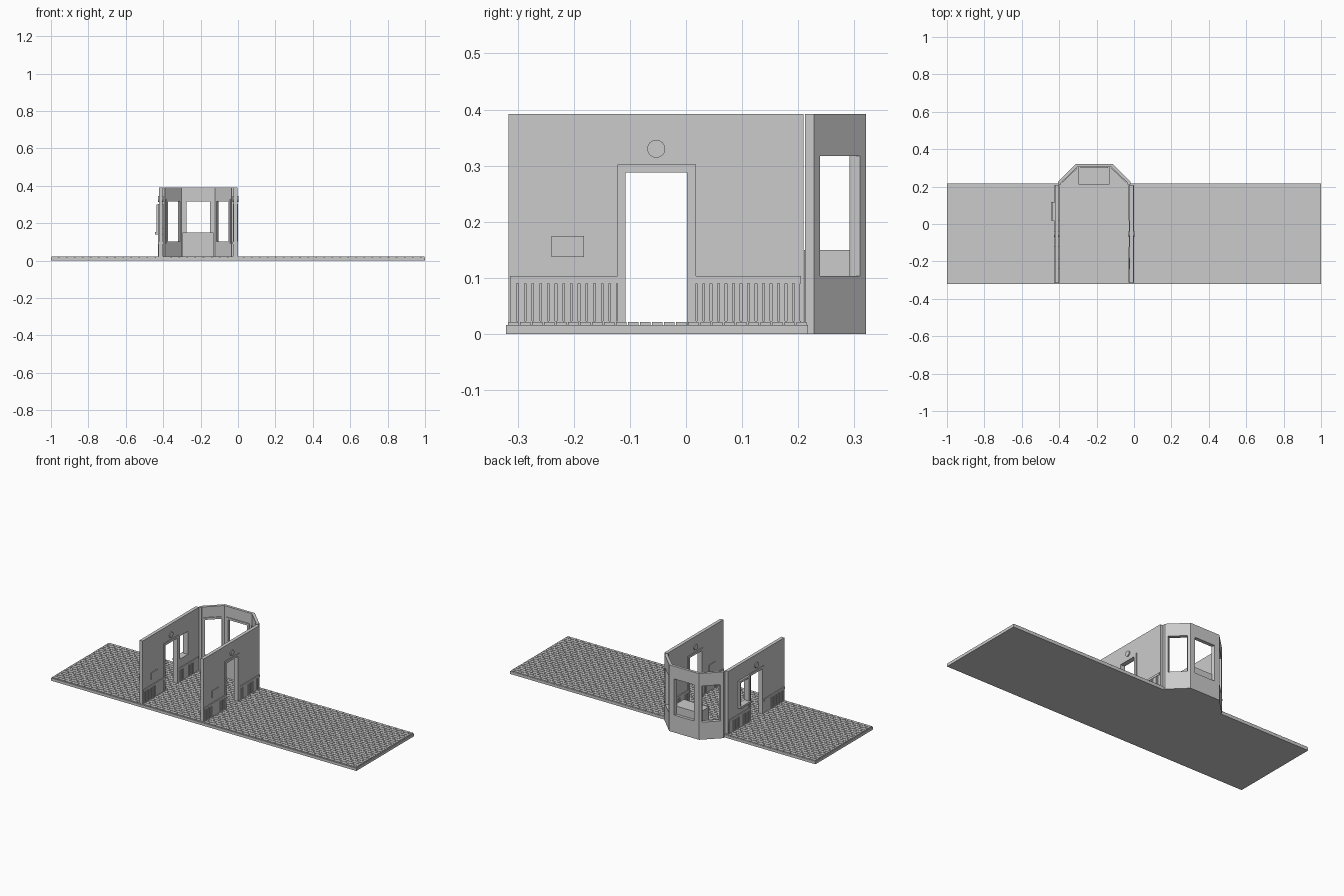
import bpy, bmesh, math
from mathutils import Vector, Matrix

cube = bpy.data.objects.get("Cube")
if cube:
    bpy.data.objects.remove(cube, do_unlink=True)

grey = bpy.data.materials.new("plain_grey")
grey.use_nodes = True
grey.diffuse_color = (0.6, 0.6, 0.6, 1)
grey.node_tree.nodes["Principled BSDF"].inputs["Base Color"].default_value = (0.6, 0.6, 0.6, 1)


def finish(name, bm):
    bmesh.ops.recalc_face_normals(bm, faces=bm.faces)
    mesh = bpy.data.meshes.new(name)
    bm.to_mesh(mesh)
    bm.free()
    mesh.materials.append(grey)
    obj = bpy.data.objects.new(name, mesh)
    bpy.context.collection.objects.link(obj)
    return obj


def add_box(bm, x0, x1, y0, y1, z0, z1):
    size = Matrix.Diagonal((x1 - x0, y1 - y0, z1 - z0, 1))
    place = Matrix.Translation(((x0 + x1) / 2, (y0 + y1) / 2, (z0 + z1) / 2))
    bmesh.ops.create_cube(bm, size=1, matrix=place @ size)


def boxes(name, items):
    bm = bmesh.new()
    for item in items:
        add_box(bm, *item)
    return finish(name, bm)


def prism(name, points, z0, z1):
    bm = bmesh.new()
    face = bm.faces.new([bm.verts.new((x, y, z0)) for x, y in points])
    top = bmesh.ops.extrude_face_region(bm, geom=[face])["geom"]
    bmesh.ops.translate(bm, vec=(0, 0, z1 - z0), verts=[v for v in top if isinstance(v, bmesh.types.BMVert)])
    return finish(name, bm)


def pierced_wall(name, outer, inner, ts, zs, holes=()):
    """Wall between two plan lines, split at ts and zs, leaving out the hole cells."""
    bm = bmesh.new()
    cache = {}
    lines = [[Vector(p) for p in outer], [Vector(p) for p in inner]]

    def vert(i, j, side):
        if (i, j, side) not in cache:
            p = lines[side][0].lerp(lines[side][1], ts[i])
            cache[i, j, side] = bm.verts.new((p.x, p.y, zs[j]))
        return cache[i, j, side]

    solid = {(i, j) for i in range(len(ts) - 1) for j in range(len(zs) - 1)} - set(holes)
    for i, j in solid:
        ring = [(i, j), (i + 1, j), (i + 1, j + 1), (i, j + 1)]
        for side in (0, 1):
            bm.faces.new([vert(*c, side) for c in ring])
        for k, near in enumerate([(i, j - 1), (i + 1, j), (i, j + 1), (i - 1, j)]):
            if near not in solid:
                a, b = ring[k], ring[(k + 1) % 4]
                bm.faces.new([vert(*a, 0), vert(*b, 0), vert(*b, 1), vert(*a, 1)])
    return finish(name, bm)


# Paved floor slab and bay floor
FRONT, BACK = -0.321, 0.217
boxes("floor_slab", [(-1, 1, FRONT, BACK, 0, 0.016)])
outer = [(-0.02, 0.2125), (-0.02, 0.228), (-0.115, 0.321),
         (-0.31, 0.321), (-0.405, 0.228), (-0.405, 0.2125)]
inner = [(-0.036, 0.2125), (-0.036, 0.221), (-0.122, 0.305),
         (-0.303, 0.305), (-0.389, 0.221), (-0.389, 0.2125)]
prism("bay_floor", [(x, y + 0.001) for x, y in inner], 0.0, 0.016)

# Paving bricks in running bond
bm = bmesh.new()
PITCH, LENGTH, GAP = 0.0214, 0.043, 0.003
for row in range(29):
    y0 = FRONT + 0.004 + row * PITCH
    y1 = y0 + PITCH - GAP
    low, high = -0.996, 0.996
    if y1 > BACK:
        shrink = max(0, y1 - 0.221)
        low, high = -0.388 + shrink, -0.037 - shrink
    x = -1 - (row % 2) * LENGTH / 2
    while x < high:
        x0, x1 = max(x, low), min(x + LENGTH - GAP, high)
        if x1 - x0 > 0.004 and y1 < 0.305:
            add_box(bm, x0, x1, y0, y1, 0.014, 0.021)
        x += LENGTH
finish("paving_bricks", bm)

# Side walls with doorway; the right-hand one also has a window
Y0, Y1, TOP = -0.316, 0.209, 0.392
DOOR0, DOOR1, HEAD = -0.108, 0.002, 0.288
WIN0, WIN1, SILL = 0.032, 0.106, 0.152


def side_wall(label, cx, window, plaque_sides):
    h = 0.010
    cuts = [Y0, DOOR0, DOOR1, WIN0, WIN1, Y1]
    ts = [(y - Y0) / (Y1 - Y0) for y in cuts]
    holes = [(1, 0), (1, 1)] + ([(3, 1)] if window else [])
    pierced_wall(label + "_wall", [(cx - h, Y0), (cx - h, Y1)], [(cx + h, Y0), (cx + h, Y1)],
                 ts, [0.016, SILL, HEAD, TOP], holes)
    # Door frame
    f = 0.014
    boxes(label + "_door_frame", [
        (cx - f, cx + f, DOOR0 - 0.014, DOOR0, 0.016, HEAD),
        (cx - f, cx + f, DOOR1, DOOR1 + 0.016, 0.016, HEAD),
        (cx - f, cx + f, DOOR0 - 0.014, DOOR1 + 0.016, HEAD, HEAD + 0.014)])
    # Slatted wainscot, rails and skirting on both faces
    slats, rails = [], []
    for s in (-1, 1):
        def span(a, b):
            return sorted((cx + s * a, cx + s * b))
        for a, b in ((Y0 + 0.002, DOOR0 - 0.014), (DOOR1 + 0.016, Y1 - 0.004)):
            n = 14
            step = (b - a) / n
            slats += [(*span(h - 0.001, 0.013), a + k * step + 0.0015, a + (k + 1) * step - 0.0015,
                       0.016, 0.09) for k in range(n)]
            rails.append((*span(h - 0.001, 0.015), a, b, 0.09, 0.103))
            rails.append((*span(h - 0.001, 0.0135), a, b, 0.016, 0.023))
    boxes(label + "_wainscot_slats", slats)
    boxes(label + "_wainscot_rails", rails)
    # Round lamps above the doorway
    bm = bmesh.new()
    turn = Matrix.Translation((cx, -0.053, 0.33)) @ Matrix.Rotation(math.pi / 2, 4, "Y")
    bmesh.ops.create_cone(bm, cap_ends=True, segments=24, radius1=0.016, radius2=0.016,
                          depth=0.032, matrix=turn)
    finish(label + "_round_lamps", bm)
    # Notice plates
    boxes(label + "_notice_plates", [
        (*sorted((cx + s * 0.009, cx + s * 0.014)), -0.24, -0.182, 0.137, 0.175) for s in plaque_sides])


side_wall("right", -0.413, True, [1])
side_wall("left", -0.014, False, [-1, 1])

# Window frame and sill on the outside of the right wall
xa, xb = -0.435, -0.42
boxes("right_window_frame", [
    (xa, xb, WIN0 - 0.012, WIN0, SILL, HEAD), (xa, xb, WIN1, WIN1 + 0.012, SILL, HEAD),
    (xa, xb, WIN0 - 0.012, WIN1 + 0.012, HEAD, HEAD + 0.012),
    (-0.443, xb, WIN0 - 0.012, WIN1 + 0.012, SILL - 0.012, SILL)])

# Bay: returns, two angled panels and a back panel
LOW, HIGH = 0.103, 0.317
for k, label in enumerate(["left_return", "left_panel", "back_panel", "right_panel", "right_return"]):
    out, inn = outer[k:k + 2], inner[k:k + 2]
    if "return" in label:
        pierced_wall("bay_" + label, out, inn, [0, 1], [0, TOP])
        continue
    t = 0.16 if k == 2 else 0.12
    pierced_wall("bay_" + label, out, inn, [0, t, 1 - t, 1], [0, LOW, HIGH, TOP], [(1, 1)])
    # Inner window trim
    a, b = Vector(inn[0]), Vector(inn[1])
    d = (b - a).normalized()
    push = Vector((-d.y, d.x)) * 0.005
    pierced_wall("bay_" + label + "_trim", [a, b], [a + push, b + push],
                 [t - 0.07, t, 1 - t, 1 - t + 0.07], [LOW - 0.012, LOW, HIGH, HIGH + 0.012], [(1, 1)])

# Window seat
boxes("bay_bench", [(-0.298, -0.132, 0.21, 0.304, 0.016, 0.15)])
